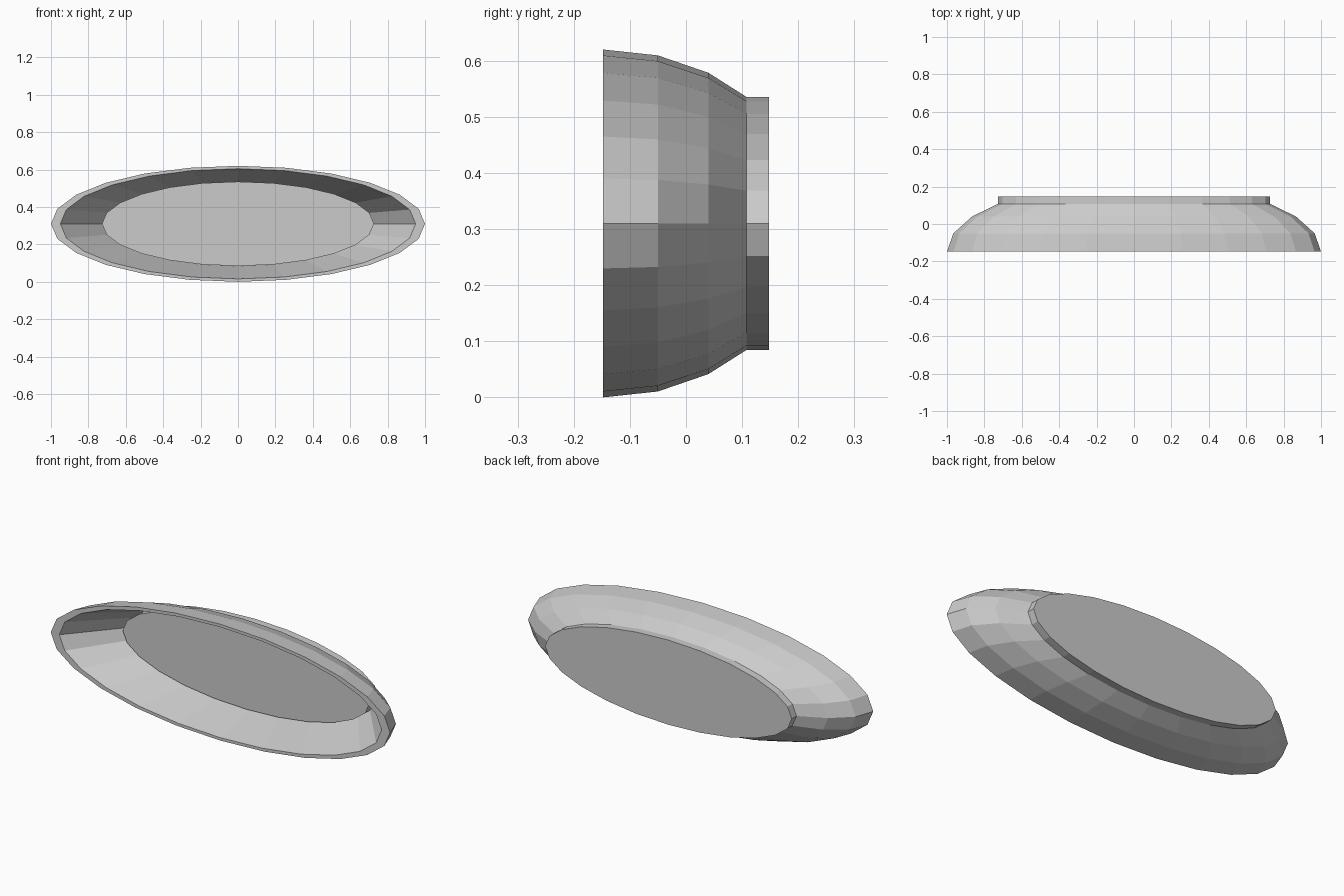
import bpy, bmesh, math

if "Cube" in bpy.data.objects:
    bpy.data.objects.remove(bpy.data.objects["Cube"])

SEGMENTS = 24
ASPECT = 0.31      # oval height / width
CENTRE_Z = 0.31


def oval_part(name, profile, closed=False, caps=False):
    """Sweep a (radius, y) profile around the y axis as a squashed oval."""
    bm = bmesh.new()
    rings = []
    for r, y in profile:
        angles = [2 * math.pi * i / SEGMENTS for i in range(SEGMENTS)]
        rings.append([bm.verts.new((r * math.cos(a), y, CENTRE_Z + ASPECT * r * math.sin(a)))
                      for a in angles])
    pairs = list(zip(rings, rings[1:]))
    if closed:
        pairs.append((rings[-1], rings[0]))
    for a, b in pairs:
        for i in range(SEGMENTS):
            j = (i + 1) % SEGMENTS
            bm.faces.new((a[i], a[j], b[j], b[i]))
    if caps:
        bm.faces.new(rings[0])
        bm.faces.new(rings[-1])
    bmesh.ops.recalc_face_normals(bm, faces=bm.faces)
    mesh = bpy.data.meshes.new(name)
    bm.to_mesh(mesh)
    bm.free()
    obj = bpy.data.objects.new(name, mesh)
    bpy.context.collection.objects.link(obj)
    return obj


# Rounded outer shell, flat front rim and sloping inner wall
oval_part("dish_shell", [(0.727, 0.108), (0.866, 0.04), (0.966, -0.05),
                         (1.0, -0.148), (0.95, -0.148)], closed=True)

# Base disc: its front is the dish floor, its back is the foot
oval_part("base_disc", [(0.727, 0.068), (0.727, 0.148)], caps=True)
